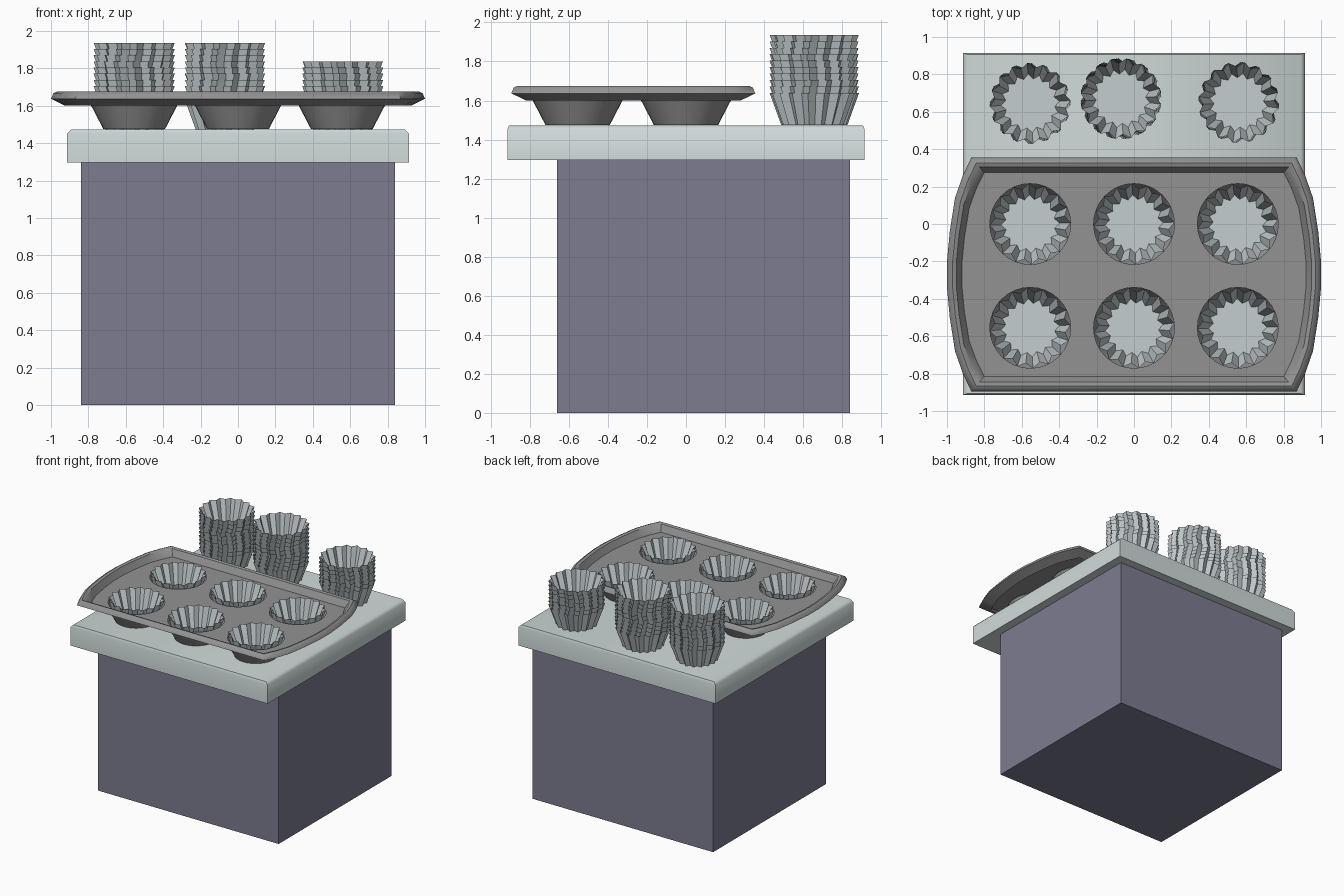
import bpy, bmesh, math, random

random.seed(4)
if "Cube" in bpy.data.objects:
    bpy.data.objects.remove(bpy.data.objects["Cube"], do_unlink=True)


def material(name, r, g, b):
    m = bpy.data.materials.new(name)
    m.use_nodes = True
    m.diffuse_color = (r, g, b, 1)
    m.node_tree.nodes["Principled BSDF"].inputs["Base Color"].default_value = (r, g, b, 1)
    return m


cabinet_mat = material("slate violet", 0.20, 0.20, 0.28)
counter_mat = material("pale counter", 0.63, 0.70, 0.70)
tray_mat = material("grey metal", 0.29, 0.29, 0.29)
paper_mat = material("paper grey", 0.55, 0.61, 0.63)


def finish(bm, name, mat, smooth=None):
    mesh = bpy.data.meshes.new(name)
    bm.to_mesh(mesh)
    bm.free()
    mesh.materials.append(mat)
    obj = bpy.data.objects.new(name, mesh)
    bpy.context.collection.objects.link(obj)
    if smooth:
        bpy.ops.object.select_all(action='DESELECT')
        obj.select_set(True)
        bpy.context.view_layer.objects.active = obj
        bpy.ops.object.shade_smooth_by_angle(angle=math.radians(smooth))
    return obj


def ring(bm, points, z):
    return [bm.verts.new((x, y, z)) for x, y in points]


def skin(bm, rings):
    """Join successive rings of equal length with quads."""
    for a, b in zip(rings, rings[1:]):
        for i in range(len(a)):
            j = (i + 1) % len(a)
            bm.faces.new((a[i], a[j], b[j], b[i]))


def rect(x0, x1, y0, y1):
    return [(x0, y0), (x1, y0), (x1, y1), (x0, y1)]


def circle(cx, cy, r, n=32):
    return [(cx + r * math.cos(i * math.tau / n), cy + r * math.sin(i * math.tau / n))
            for i in range(n)]


def block(name, mat, layers, smooth=None):
    bm = bmesh.new()
    rings = [ring(bm, pts, z) for pts, z in layers]
    skin(bm, rings)
    bm.faces.new(rings[0][::-1])
    bm.faces.new(rings[-1])
    return finish(bm, name, mat, smooth)


# Cabinet and softened countertop
base = rect(-0.84, 0.84, -0.66, 0.84)
block("cabinet", cabinet_mat, [(base, 0), (base, 1.295)])
slab = rect(-0.915, 0.915, -0.915, 0.915)
slab_top = rect(-0.893, 0.893, -0.907, 0.907)
block("countertop", counter_mat, [(slab, 1.295), (slab, 1.45), (slab_top, 1.472)], 70)

# Baking tray: bowed outline, rolled rim, floor with tapered wells
MID = -0.27
quarter = [(0.87, 0.625), (0.915, 0.53), (0.957, 0.41), (0.985, 0.23), (1.0, 0.07)]
right = [(x, -y) for x, y in quarter] + quarter[::-1]
outline = right + [(-x, -y) for x, y in right]
cups = [(x, y) for x in (-0.555, 0, 0.555) for y in (-0.555, 0)]


def inset(d):
    return [(x * (1 - d), MID + y * (1 - d / 0.625)) for x, y in outline]


bm = bmesh.new()
rim = [(0.075, 1.6), (0.0, 1.637), (0.012, 1.665), (0.03, 1.675), (0.05, 1.668), (0.08, 1.615)]
rings = [ring(bm, inset(d), z) for d, z in rim]
skin(bm, rings)
borders = [rings[-1]]
for cx, cy in cups:
    well = [ring(bm, circle(cx, cy, r), z)
            for r, z in ((0.216, 1.615), (0.23, 1.6), (0.165, 1.475))]
    skin(bm, well)
    bm.faces.new(well[-1])
    borders.append(well[0])
edges = [bm.edges.get((loop[i], loop[i - 1])) for loop in borders for i in range(len(loop))]
bmesh.ops.triangle_fill(bm, use_beauty=True, use_dissolve=False, edges=edges, normal=(0, 0, 1))
bmesh.ops.recalc_face_normals(bm, faces=bm.faces)
finish(bm, "baking_tray", tray_mat, 40)

# Pleated paper cups
PLEATS = 16
CUP_HEIGHT = 0.165


def add_cup(bm, cx, cy, z, turn):
    def pleated(outer, inner):
        pts = []
        for i in range(PLEATS * 2):
            a = turn + i * math.pi / PLEATS
            r = inner if i % 2 else outer
            pts.append((cx + r * math.cos(a), cy + r * math.sin(a)))
        return pts
    low = ring(bm, pleated(0.157, 0.132), z)
    high = ring(bm, pleated(0.217, 0.190), z + CUP_HEIGHT)
    skin(bm, [low, high])
    bm.faces.new(low)


for n, (cx, cy) in enumerate(cups):
    bm = bmesh.new()
    add_cup(bm, cx, cy, 1.481, random.uniform(0, 0.3))
    finish(bm, f"tray_paper_cup_{n + 1}", paper_mat)

# Stacks of nested cups behind the tray, each cup slightly turned
stacks = {"left_cup_stack": (0.56, 0.65, 7),
          "middle_cup_stack": (-0.07, 0.67, 10),
          "right_cup_stack": (-0.555, 0.645, 10)}
for name, (cx, cy, count) in stacks.items():
    bm = bmesh.new()
    turn = random.uniform(0, 0.3)
    for k in range(count):
        add_cup(bm, cx, cy, 1.474 + k * 0.033, turn)
        turn += random.uniform(-0.06, 0.06)
    finish(bm, name, paper_mat)
